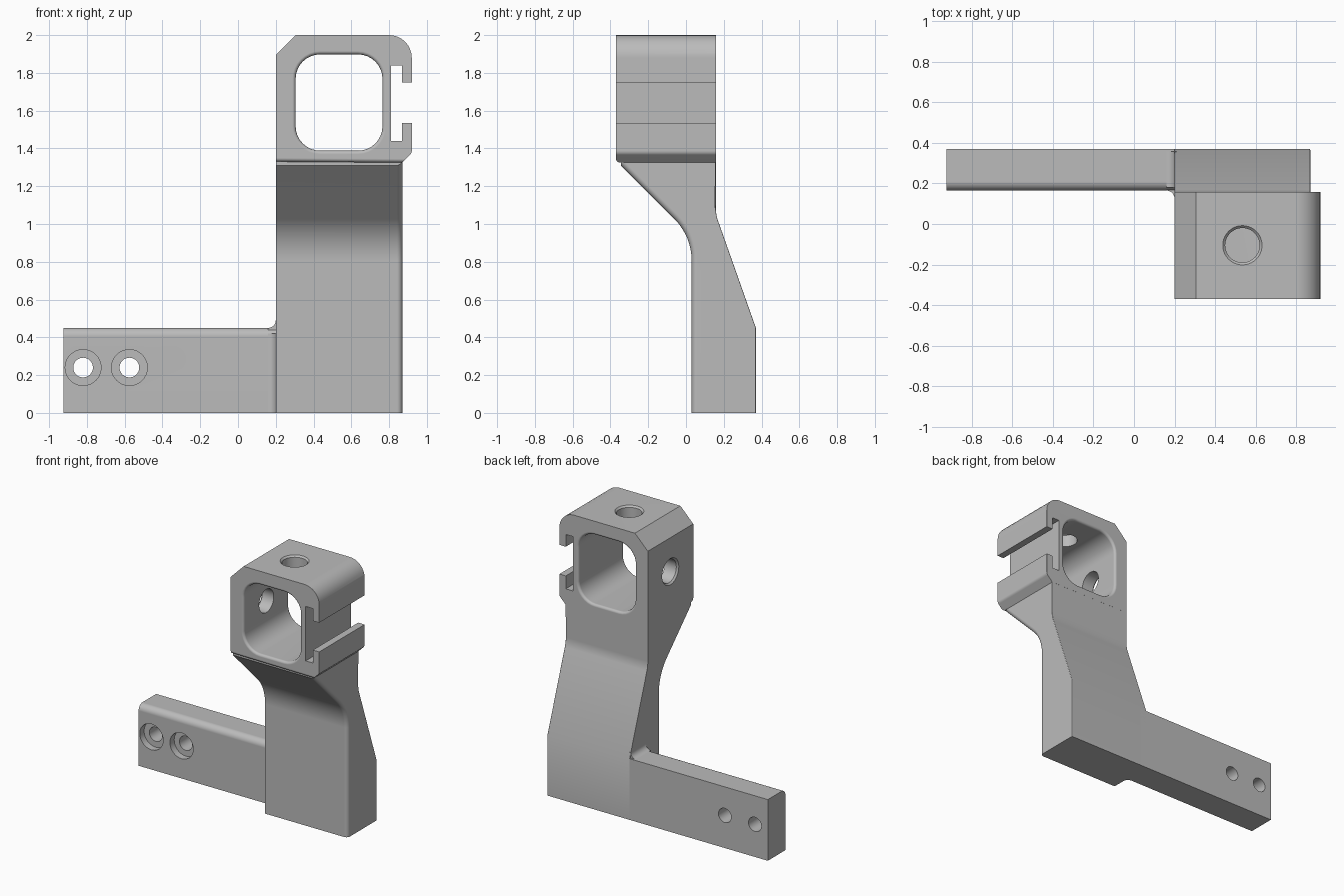
import bpy, bmesh, math
from mathutils import Vector

cube = bpy.data.objects.get("Cube")
if cube:
    bpy.data.objects.remove(cube)

grey = bpy.data.materials.new("plain_grey")
grey.use_nodes = True
grey.diffuse_color = (0.5, 0.5, 0.5, 1)
grey.node_tree.nodes["Principled BSDF"].inputs["Base Color"].default_value = grey.diffuse_color


def outline(corners, steps=8):
    """Polygon from (a, b, optional radius) corners, rounding those with a radius."""
    pts = []
    n = len(corners)
    for i, c in enumerate(corners):
        p = Vector(c[:2])
        if len(c) < 3:
            pts.append(p)
            continue
        u = (Vector(corners[i - 1][:2]) - p).normalized()
        v = (Vector(corners[(i + 1) % n][:2]) - p).normalized()
        half = u.angle(v) / 2
        centre = p + (u + v).normalized() * c[2] / math.sin(half)
        reach = c[2] / math.tan(half)
        d0, d1, turn = p + u * reach - centre, p + v * reach - centre, math.pi - 2 * half
        for k in range(steps + 1):
            f = k / steps
            pts.append(centre + (d0 * math.sin((1 - f) * turn) + d1 * math.sin(f * turn)) / math.sin(turn))
    return pts


def circle(a, b, r, sides=40):
    return [Vector((a + r * math.cos(t * math.tau / sides), b + r * math.sin(t * math.tau / sides)))
            for t in range(sides)]


def rounded_rect(a0, a1, b0, b1, r):
    return outline([(a0, b0, r), (a1, b0, r), (a1, b1, r), (a0, b1, r)])


def place(p, d, axis):
    return {"x": (d, p[0], p[1]), "y": (p[0], d, p[1]), "z": (p[0], p[1], d)}[axis]


def loft(name, axis, sections, bevels=()):
    """Solid through (position, outline) sections; bevels are (rule, size) pairs."""
    bm = bmesh.new()
    rings = [[bm.verts.new(place(p, d, axis)) for p in pts] for d, pts in sections]
    n = len(rings[0])
    for a, b in zip(rings, rings[1:]):
        for i in range(n):
            bm.faces.new((a[i], a[(i + 1) % n], b[(i + 1) % n], b[i]))
    bm.faces.new(rings[0])
    bm.faces.new(rings[-1])
    bmesh.ops.recalc_face_normals(bm, faces=bm.faces)
    for rule, size in bevels:
        edges = [e for e in bm.edges if all(rule(v.co) for v in e.verts)]
        bmesh.ops.bevel(bm, geom=edges, offset=size, segments=6, profile=0.5,
                        affect="EDGES", clamp_overlap=True)
    bmesh.ops.recalc_face_normals(bm, faces=bm.faces)
    mesh = bpy.data.meshes.new(name)
    bm.to_mesh(mesh)
    bm.free()
    mesh.materials.append(grey)
    obj = bpy.data.objects.new(name, mesh)
    bpy.context.collection.objects.link(obj)
    return obj


def cut(target, cutter):
    cutter.hide_render = True
    cutter.hide_set(True)
    mod = target.modifiers.new("cut", "BOOLEAN")
    mod.operation = "DIFFERENCE"
    mod.solver = "EXACT"
    mod.object = cutter
    bpy.context.view_layer.objects.active = target
    bpy.ops.object.modifier_apply(modifier=mod.name)
    bpy.data.objects.remove(cutter)


FRONT, BACK, LEFT, RIGHT = -0.37, 0.158, 0.87, 0.2

# Column: bent side profile with both left-hand edges rounded
column_side = outline([(0.03, 0), (0.37, 0), (0.37, 0.45), (BACK, 1.05, 0.2), (BACK, 1.35),
                       (-0.345, 1.35), (-0.345, 1.31), (0.03, 0.935, 0.31)])
side_edge = lambda back: (lambda c: c.x > LEFT - 0.001 and c.z < 1.34 and (c.y > 0.12) == back)
top_edge = lambda back: (lambda c: c.x > LEFT - 0.001 and 0.001 < c.z and (c.y > 0.12) == back)
column = loft("column", "x", [(RIGHT, column_side), (LEFT, column_side)],
              [(side_edge(False), 0.05), (side_edge(True), 0.05)])

# Clamp head: outline with chamfer, rounded corner and T-shaped slot
head_front = outline([(RIGHT, 1.33), (LEFT, 1.325), (0.92, 1.375, 0.03), (0.92, 1.535),
                      (0.868, 1.535), (0.868, 1.44), (0.81, 1.44), (0.81, 1.84),
                      (0.868, 1.84), (0.868, 1.75), (0.92, 1.75), (0.92, 2, 0.12),
                      (0.305, 2), (RIGHT, 1.895)])
head = loft("clamp_head", "y", [(FRONT, head_front), (BACK, head_front)],
            [(lambda c: c.y < FRONT + 0.001 and c.z < 1.34, 0.02),
             (lambda c: c.y > BACK - 0.001 and c.x > 0.915, 0.025)])

# Square window with softened rims
lip = 0.018
window = []
for k in range(6):
    a = k / 5 * math.pi / 2
    grow, depth = lip * (1 - math.sin(a)), lip * (1 - math.cos(a))
    window.append((depth, rounded_rect(0.305 - grow, 0.765 + grow, 1.388 - grow, 1.898 + grow, 0.13 + grow)))
wide = window[0][1]
sections = ([(FRONT - 0.05, wide)] + [(FRONT + d, s) for d, s in window]
            + [(BACK - d, s) for d, s in reversed(window)] + [(BACK + 0.05, wide)])
cut(head, loft("window_cutter", "y", sections))

# Screw holes through the roof and the right wall, with a chamfered mouth
small, big = 0.085, 0.097
cut(head, loft("roof_hole_cutter", "z", [(1.8, circle(0.535, -0.105, small)), (1.988, circle(0.535, -0.105, small)),
                                         (2, circle(0.535, -0.105, big)), (2.05, circle(0.535, -0.105, big))]))
cut(head, loft("wall_hole_cutter", "x", [(0.15, circle(-0.105, 1.645, big)), (RIGHT, circle(-0.105, 1.645, big)),
                                         (0.212, circle(-0.105, 1.645, small)), (0.4, circle(-0.105, 1.645, small))]))

# Mounting arm with rounded upper front edge and two counterbored holes
arm_side = outline([(0.165, 0), (0.37, 0), (0.37, 0.45), (0.165, 0.45, 0.045)])
arm = loft("mounting_arm", "x", [(-0.925, arm_side), (0.25, arm_side)])
for x in (-0.82, -0.575):
    bore, hole = circle(x, 0.24, 0.095), circle(x, 0.24, 0.052)
    cut(arm, loft("bolt_cutter", "y", [(0.1, bore), (0.215, bore), (0.215, hole), (0.45, hole)]))

# Concave fillets where the arm meets the column
def fillet(name, axis, b, up, lo, hi):
    r = 0.04
    arc = [Vector((RIGHT - r + r * math.sin(t * math.pi / 16), b + up * r * (1 - math.cos(t * math.pi / 16))))
           for t in range(9)]
    inside = [Vector((RIGHT + 0.01, b + up * r)), Vector((RIGHT + 0.01, b - up * 0.01)),
              Vector((RIGHT - r, b - up * 0.01))]
    return loft(name, axis, [(lo, arc + inside), (hi, arc + inside)])


fillets = [fillet("front_fillet", "z", 0.165, -1, 0, 0.42),
           fillet("top_fillet", "y", 0.45, 1, 0.18, 0.357)]

# Smooth shading on the rounded surfaces, crisp elsewhere
bpy.ops.object.select_all(action="DESELECT")
for obj in [column, head, arm] + fillets:
    obj.select_set(True)
bpy.context.view_layer.objects.active = column
bpy.ops.object.shade_smooth_by_angle(angle=math.radians(30))
for obj in [column, head, arm] + fillets:
    obj.modifiers.new("even_normals", "WEIGHTED_NORMAL").keep_sharp = True
